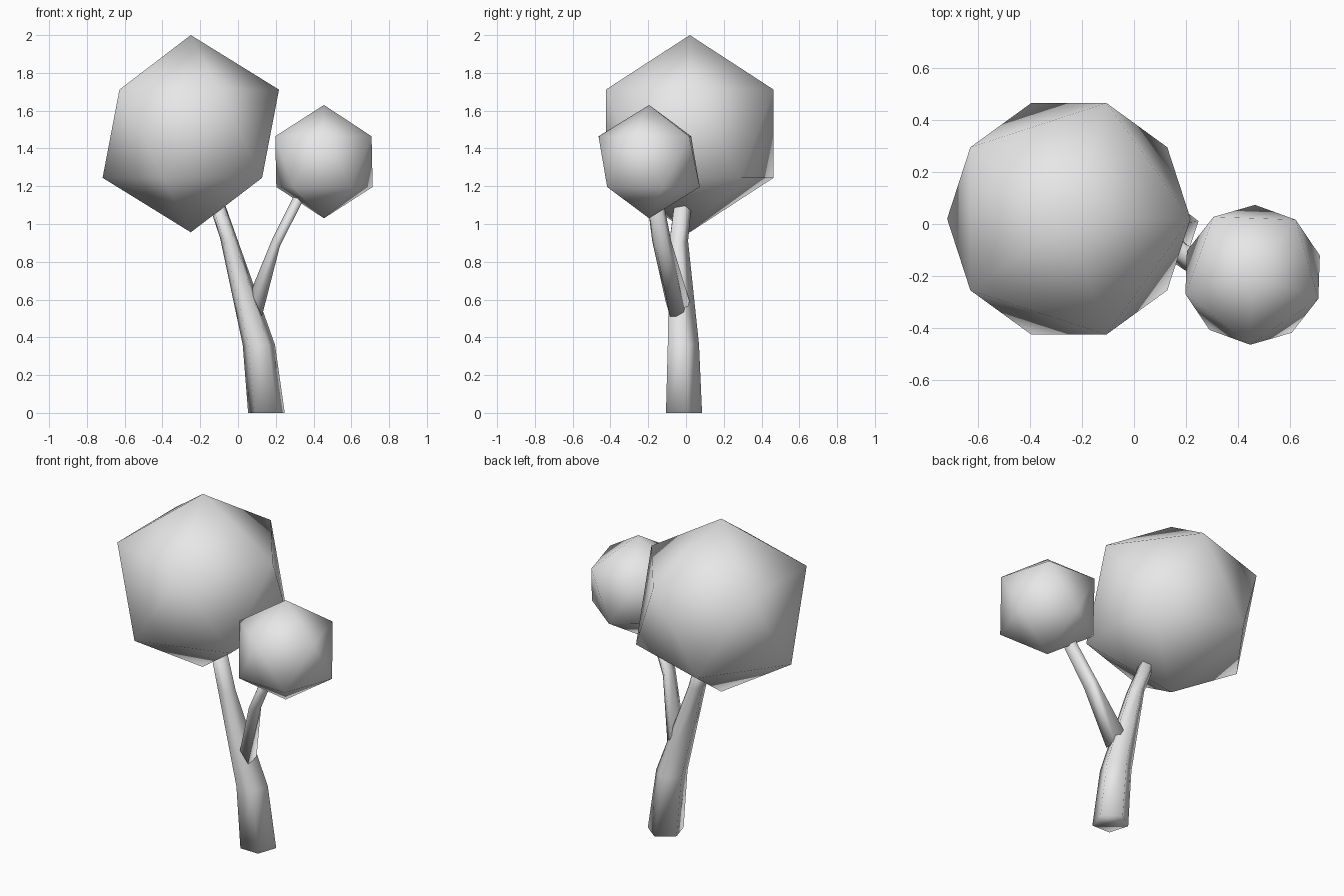
import bpy, bmesh
from math import sin, cos, radians, pi
from mathutils import Vector, Matrix

cube = bpy.data.objects.get("Cube")
if cube:
    bpy.data.objects.remove(cube, do_unlink=True)

GREY = (0.8, 0.8, 0.8, 1.0)
grey = bpy.data.materials.new("plain_grey")
grey.use_nodes = True
grey.diffuse_color = GREY
grey.node_tree.nodes["Principled BSDF"].inputs["Base Color"].default_value = GREY


def finish(name, bm):
    """Turn a bmesh into a smooth shaded grey object."""
    bmesh.ops.recalc_face_normals(bm, faces=bm.faces)
    for f in bm.faces:
        f.smooth = True
    mesh = bpy.data.meshes.new(name)
    bm.to_mesh(mesh)
    bm.free()
    mesh.materials.append(grey)
    obj = bpy.data.objects.new(name, mesh)
    bpy.context.collection.objects.link(obj)
    return obj


def crown(name, centre, radius, turn):
    """Twenty-sided leaf ball, turned about z."""
    bm = bmesh.new()
    place = Matrix.Translation(centre) @ Matrix.Rotation(radians(turn), 4, "Z")
    bmesh.ops.create_icosphere(bm, subdivisions=1, radius=radius, matrix=place)
    return finish(name, bm)


def limb(name, rings, phase):
    """Five-sided tapering limb; each ring is (centre, tilt, half width, half depth)."""
    bm = bmesh.new()
    loops = []
    for centre, tilt, rx, ry in rings:
        across = Vector((cos(radians(tilt)), 0, -sin(radians(tilt))))
        loop = []
        for i in range(5):
            a = radians(phase) + i * 2 * pi / 5
            loop.append(bm.verts.new(
                Vector(centre) + across * rx * cos(a) + Vector((0, ry * sin(a), 0))))
        loops.append(loop)
    for low, high in zip(loops, loops[1:]):
        for i in range(5):
            j = (i + 1) % 5
            bm.faces.new((low[i], low[j], high[j], high[i]))
    bm.faces.new(loops[0])
    bm.faces.new(loops[-1])
    return finish(name, bm)


# Leaf balls
crown("large_crown", (-0.25, 0.02, 1.478), 0.522, 0)
crown("small_crown", (0.455, -0.195, 1.33), 0.3, 52)

# Leaning trunk
limb("trunk", [
    ((0.15, -0.02, 0), 0, 0.102, 0.105),
    ((0.11, -0.022, 0.36), 0, 0.09, 0.091),
    ((-0.045, -0.043, 0.91), 15, 0.054, 0.054),
    ((-0.12, -0.018, 1.13), 15, 0.05, 0.05),
], 17)

# Side branch growing out of the trunk
limb("branch", [
    ((0.1, -0.045, 0.57), 66, 0.08, 0.067),
    ((0.204, -0.128, 0.9), 45, 0.031, 0.053),
    ((0.35, -0.175, 1.19), 30, 0.03, 0.042),
], 36)
